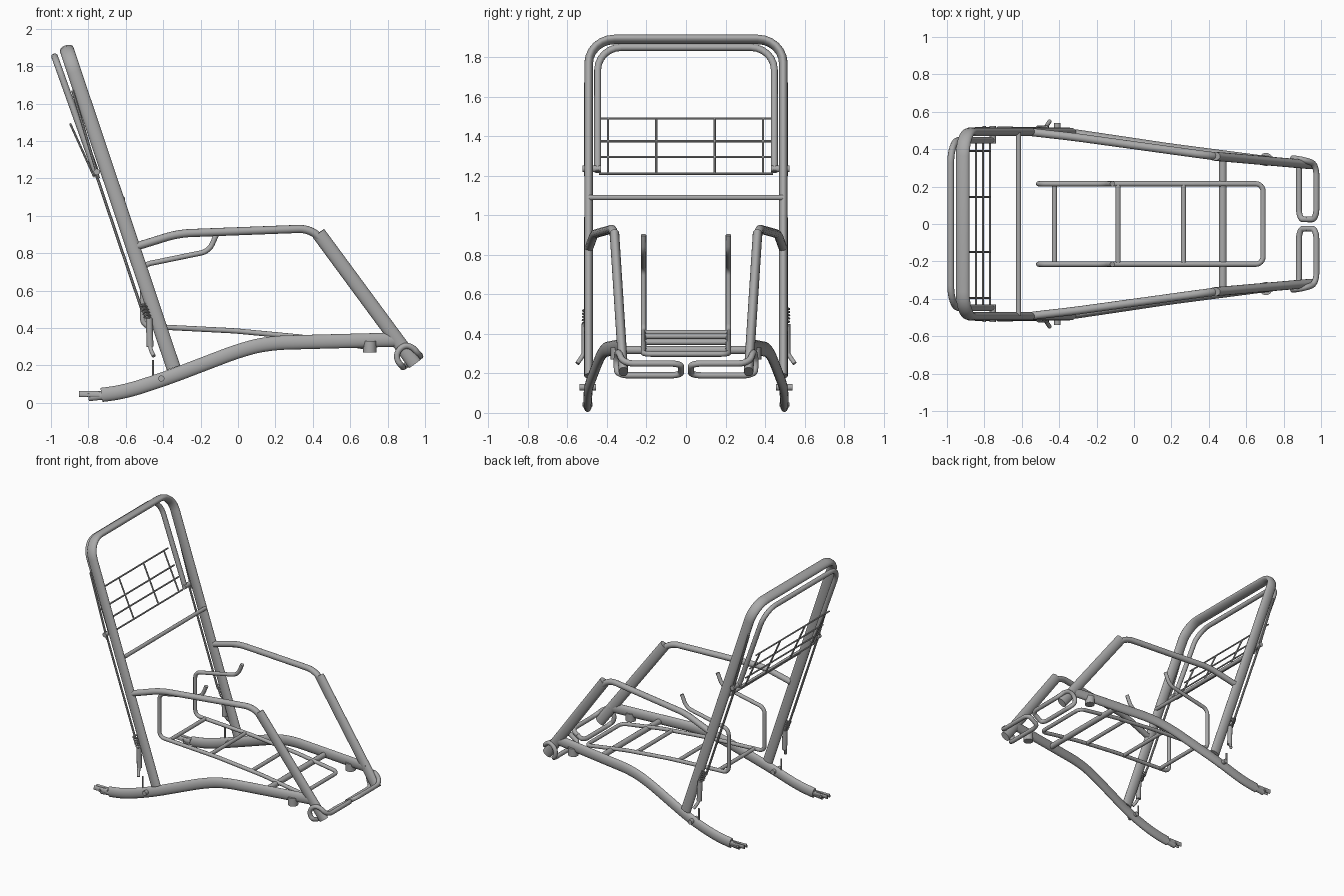
import bpy, bmesh, math
from mathutils import Vector, Matrix

cube = bpy.data.objects.get("Cube")
if cube:
    bpy.data.objects.remove(cube)


def make_material(name, value):
    m = bpy.data.materials.new(name)
    m.use_nodes = True
    col = (value, value, value, 1)
    m.diffuse_color = col
    m.node_tree.nodes["Principled BSDF"].inputs["Base Color"].default_value = col
    return m


steel = make_material("grey steel", 0.4)
parts = []


def rounded(pts, d, steps=6):
    """Replace inner corners of a path with smooth bends of length d."""
    pts = [Vector(p) for p in pts]
    out = [pts[0]]
    for a, p, b in zip(pts, pts[1:], pts[2:]):
        ra = min(d, (a - p).length * 0.49)
        rb = min(d, (b - p).length * 0.49)
        s, e = p + (a - p).normalized() * ra, p + (b - p).normalized() * rb
        h1, h2 = s.lerp(p, 0.55), e.lerp(p, 0.55)
        for i in range(steps + 1):
            t = i / steps
            u = 1 - t
            out.append(s * u**3 + h1 * 3 * u * u * t + h2 * 3 * u * t * t + e * t**3)
    out.append(pts[-1])
    return out


def tube(name, pts, r, bend=0.0, flat=None, ref=(0.3, 0.2, 1), sides=12):
    """Sweep a round or oval section; ref is the direction of radius r."""
    path = rounded(pts, bend) if bend else [Vector(p) for p in pts]
    minor = flat or r
    bm = bmesh.new()
    u, prev, before = Vector(ref), None, None
    for i, p in enumerate(path):
        din = (p - path[i - 1]).normalized() if i else None
        dout = (path[i + 1] - p).normalized() if i < len(path) - 1 else None
        t = ((din or dout) + (dout or din)).normalized()
        if before:
            u = before.rotation_difference(t) @ u
        before = t
        u = (u - t * u.dot(t)).normalized()
        v = t.cross(u)
        ring = []
        for k in range(sides):
            a = math.tau * k / sides
            ring.append(bm.verts.new(p + u * r * math.cos(a) + v * minor * math.sin(a)))
        if prev:
            for k in range(sides):
                j = (k + 1) % sides
                bm.faces.new((prev[k], prev[j], ring[j], ring[k]))
        else:
            bm.faces.new(ring[::-1])
        prev = ring
    bm.faces.new(prev)
    bmesh.ops.recalc_face_normals(bm, faces=bm.faces)
    mesh = bpy.data.meshes.new(name)
    bm.to_mesh(mesh)
    bm.free()
    mesh.materials.append(steel)
    ob = bpy.data.objects.new(name, mesh)
    bpy.context.collection.objects.link(ob)
    parts.append(ob)
    return ob


def hoop(low, high, y):
    """Path of an upside-down U from two (x, z) points."""
    return [(low[0], -y, low[1]), (high[0], -y, high[1]),
            (high[0], y, high[1]), (low[0], y, low[1])]


R, F = 0.038, 0.022   # half sizes of the big oval tubing

# Back rest hoops and cross bar
tube("back_frame", hoop((-0.345, 0.187), (-0.916, 1.89), 0.493), R, 0.13, F,
     ref=(1.7, 0, 0.57), sides=20)
tube("headrest_hoop", hoop((-0.755, 1.22), (-0.98, 1.85), 0.447), 0.018, 0.12)
tube("back_cross_bar", [(-0.617, -0.49, 1.09), (-0.617, 0.49, 1.09)], 0.014)


# Wire grid behind the back
def grid_x(z):
    return -0.77 - (z - 1.21) * 0.45


for z in (1.21, 1.295, 1.375, 1.49):
    tube("grid_wire", [(grid_x(z), -0.44, z), (grid_x(z), 0.44, z)], 0.006, sides=8)
for y in (-0.395, -0.15, 0.145, 0.39):
    tube("grid_upright", [(grid_x(1.21), y, 1.21), (grid_x(1.49), y, 1.49)], 0.006, sides=8)

# Seat frame: hooked side rails joined by a rounded front bar
side = [(-0.115, 0.9), (-0.155, 0.81), (-0.51, 0.737), (-0.51, 0.41),
        (-0.02, 0.385), (0.35, 0.35), (0.69, 0.298)]
seat = [(x, -0.215, z) for x, z in side] + [(x, 0.215, z) for x, z in reversed(side)]
tube("seat_frame", seat, 0.014, 0.04)
for x, z in ((-0.425, 0.406), (-0.085, 0.388), (0.265, 0.358)):
    tube("seat_slat", [(x, -0.215, z), (x, 0.215, z)], 0.014)
tube("main_cross_bar", [(0.475, -0.36, 0.318), (0.475, 0.36, 0.318)], 0.021)

for s, tag in ((1, "left"), (-1, "right")):
    # Bottom rail with its narrow rear tip
    tube(tag + "_bottom_rail",
         [(-0.73, s * 0.498, 0.042), (-0.6, s * 0.498, 0.06), (-0.38, s * 0.494, 0.132),
          (0.02, s * 0.435, 0.285), (0.17, s * 0.412, 0.32), (0.86, s * 0.322, 0.338)],
         R, 0.09, F, ref=(0, 0, 1), sides=20)
    tube(tag + "_rail_tip", [(-0.80, s * 0.498, 0.032), (-0.71, s * 0.498, 0.042)],
         0.024, flat=0.016)
    for dy in (-0.014, 0.014):
        tube(tag + "_tip_fork", [(-0.85, s * 0.498 + dy, 0.048),
                                 (-0.74, s * 0.498 + dy, 0.046)], 0.016, flat=0.006)
    tube(tag + "_tip_pin", [(-0.80, s * 0.472, 0.042), (-0.80, s * 0.525, 0.042)], 0.01)

    # Arm rest and front leg
    tube(tag + "_arm_rest",
         [(-0.54, s * 0.49, 0.837), (-0.32, s * 0.465, 0.905),
          (0.385, s * 0.368, 0.932), (0.46, s * 0.36, 0.86)], 0.022, 0.06)
    tube(tag + "_front_leg", [(0.43, s * 0.362, 0.907), (0.945, s * 0.317, 0.208)],
         R, flat=0.024, ref=(0.8, 0, 0.6), sides=20)
    tube(tag + "_rail_stub", [(0.705, s * 0.345, 0.27), (0.705, s * 0.345, 0.33)], 0.036)

    # Foot loop wrapped round the leg
    loop = [(0.928, 0.025, 0.22), (0.882, 0.025, 0.19), (0.882, 0.345, 0.19),
            (0.843, 0.352, 0.235), (0.862, 0.35, 0.295), (0.92, 0.34, 0.312),
            (0.975, 0.32, 0.25), (0.975, 0.025, 0.25), (0.928, 0.025, 0.22)]
    tube(tag + "_foot_loop", [(x, s * y, z) for x, y, z in loop], 0.016, 0.055)

    # Adjusting rods along the back
    tube(tag + "_guide_rod", [(-0.885, s * 0.508, 1.67), (-0.745, s * 0.508, 1.2)],
         0.008, sides=8)
    tube(tag + "_pull_rod", [(-0.765, s * 0.495, 1.24), (-0.515, s * 0.495, 0.5)],
         0.008, sides=8)
    tube(tag + "_hoop_bracket", [(-0.755, s * 0.43, 1.235), (-0.755, s * 0.525, 1.235)], 0.017)

    # Spring, handle and hook
    coil = []
    for i in range(61):
        a, t = math.tau * i / 12, i / 60
        coil.append((-0.51 + 0.03 * t + 0.018 * math.cos(a),
                     s * 0.505 + 0.018 * math.sin(a), 0.53 - 0.08 * t))
    tube(tag + "_spring", coil, 0.005, sides=6)
    tube(tag + "_handle", [(-0.475, s * 0.51, 0.45), (-0.47, s * 0.512, 0.3)], 0.018)
    tube(tag + "_hook", [(-0.47, s * 0.515, 0.31), (-0.468, s * 0.525, 0.285),
                         (-0.45, s * 0.55, 0.25)], 0.011, 0.02)
    tube(tag + "_hook_pin", [(-0.455, s * 0.495, 0.1), (-0.455, s * 0.495, 0.23)],
         0.006, sides=8)
    tube(tag + "_rail_bolt", [(-0.41, s * 0.455, 0.13), (-0.41, s * 0.54, 0.13)], 0.017)

# Smooth tubes, crisp ends
bpy.ops.object.select_all(action="DESELECT")
for ob in parts:
    ob.select_set(True)
bpy.context.view_layer.objects.active = parts[0]
bpy.ops.object.shade_smooth_by_angle(angle=math.radians(40))
